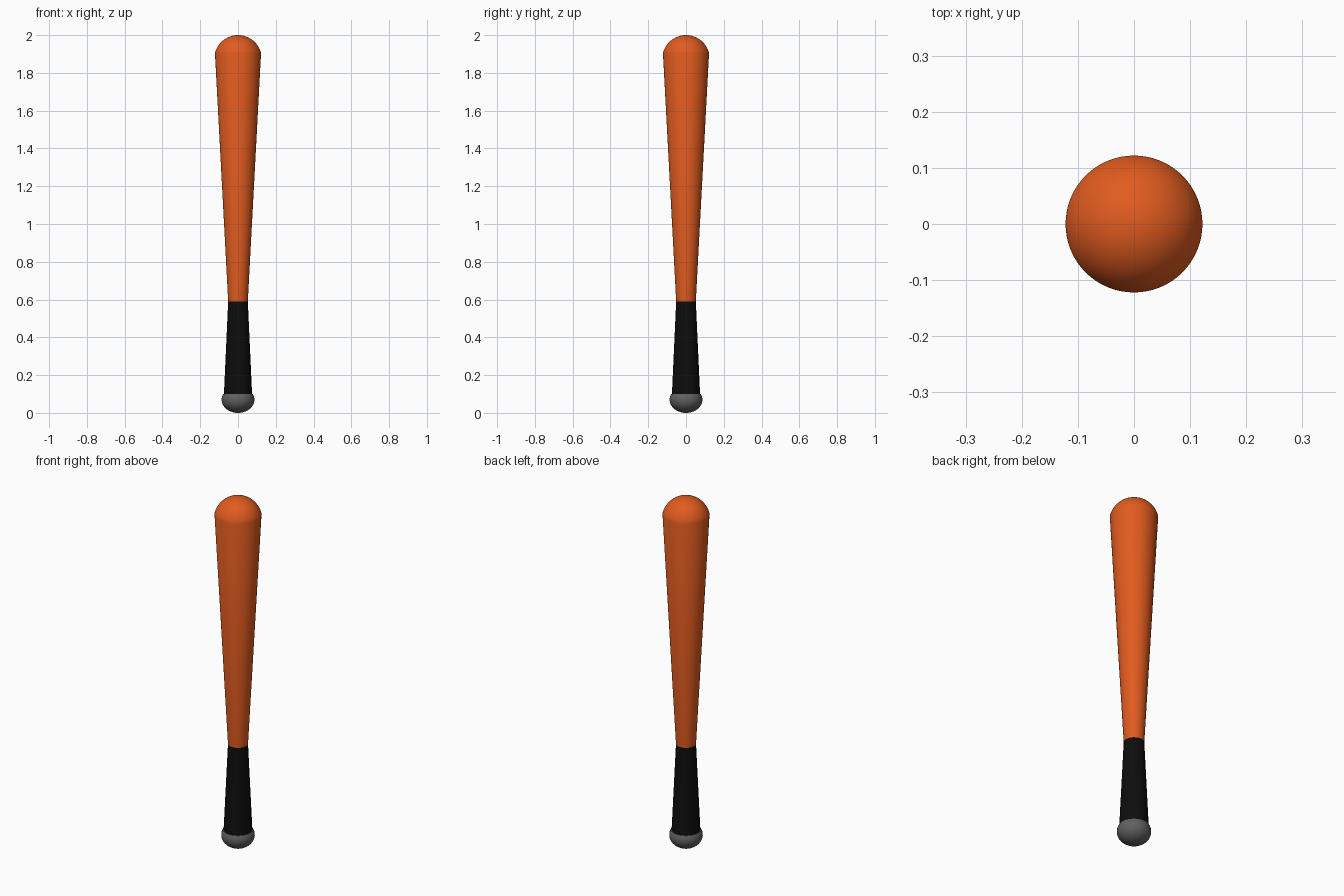
import bpy, bmesh, math

if "Cube" in bpy.data.objects:
    bpy.data.objects.remove(bpy.data.objects["Cube"])

SEGMENTS = 64


def material(name, rgb):
    mat = bpy.data.materials.new(name)
    mat.diffuse_color = (*rgb, 1)
    mat.use_nodes = True
    mat.node_tree.nodes["Principled BSDF"].inputs["Base Color"].default_value = mat.diffuse_color
    return mat


def lathe(name, profile, mat=None):
    """Revolve an (r, z) profile, listed bottom to top, around the z axis."""
    bm = bmesh.new()
    verts = [bm.verts.new((r, 0, z)) for r, z in profile]
    edges = [bm.edges.new(pair) for pair in zip(verts, verts[1:])]
    bmesh.ops.spin(bm, geom=verts + edges, cent=(0, 0, 0), axis=(0, 0, 1),
                   angle=math.tau, steps=SEGMENTS)
    bmesh.ops.remove_doubles(bm, verts=bm.verts, dist=1e-5)
    bmesh.ops.recalc_face_normals(bm, faces=bm.faces)
    mesh = bpy.data.meshes.new(name)
    bm.to_mesh(mesh)
    bm.free()
    obj = bpy.data.objects.new(name, mesh)
    bpy.context.collection.objects.link(obj)
    if mat:
        mesh.materials.append(mat)
    bpy.ops.object.select_all(action='DESELECT')
    obj.select_set(True)
    bpy.context.view_layer.objects.active = obj
    bpy.ops.object.shade_smooth_by_angle(angle=math.radians(35))
    return obj


def arc(radius, height, centre, start, end, steps):
    """Points on an ellipse between two elevations in radians."""
    angles = [start + (end - start) * i / steps for i in range(steps + 1)]
    return [(max(radius * math.cos(a), 0), centre + height * math.sin(a)) for a in angles]


orange = material("orange_paint", (0.75, 0.105, 0.014))
black = material("black_rubber", (0.004, 0.004, 0.004))
grey = material("grey_knob", (0.12, 0.12, 0.12))

# Barrel: straight taper closed by a rounded cap
R = 0.1255
cap = arc(R, R, 2 - R, math.acos(0.122 / R), math.pi / 2, 14)
lathe("barrel", [(0, 0.59), (0.052, 0.59)] + cap, orange)

# Grip: flares towards the knob
lathe("grip", [(0, 0.09), (0.075, 0.09), (0.052, 0.59), (0, 0.59)], black)

# Knob: squashed ball with a flat top
ball = arc(0.087, 0.07, 0.07, -math.pi / 2, math.asin(0.03 / 0.07), 16)
lathe("knob", ball + [(0, 0.1)], grey)
